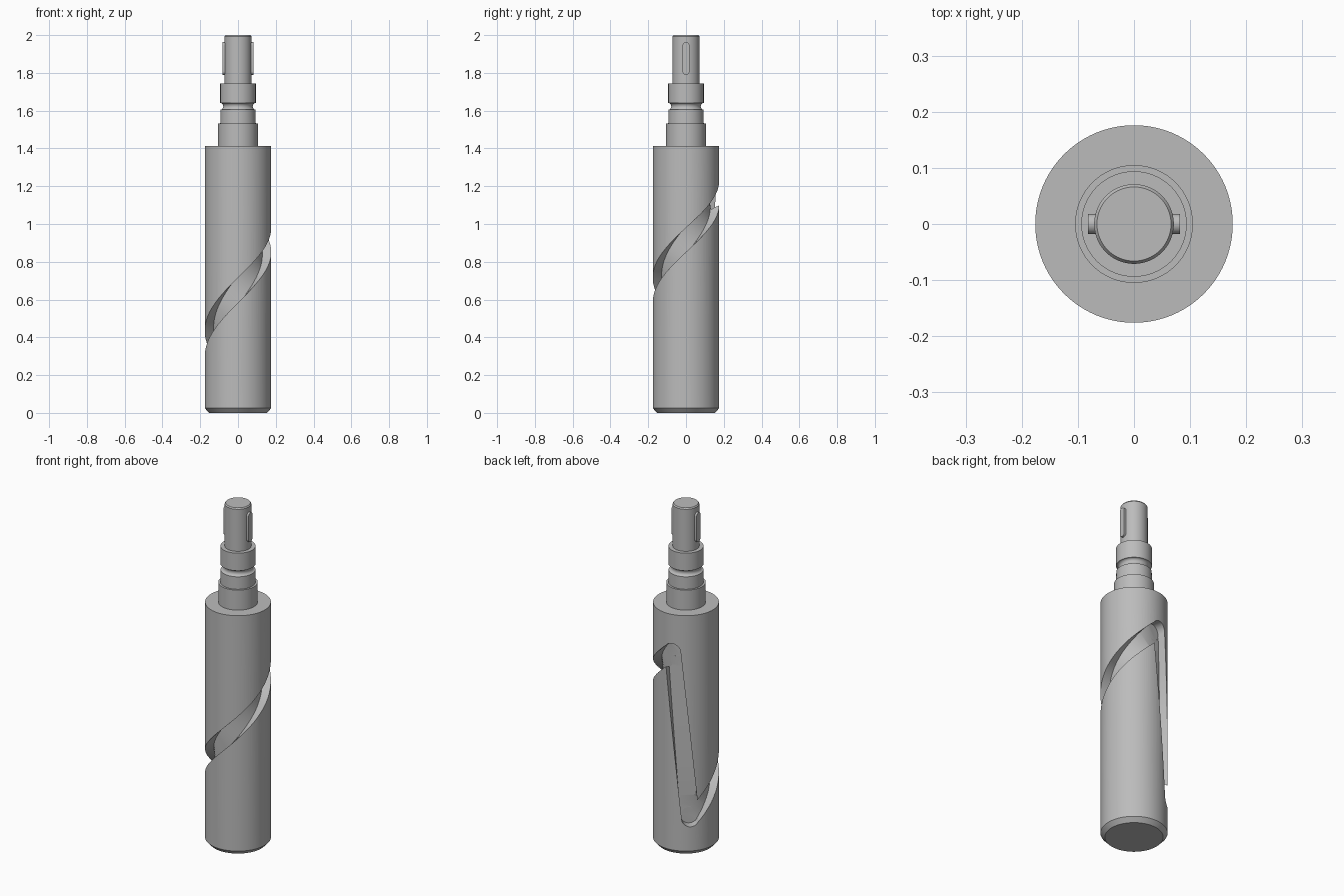
import bpy, bmesh, math
from mathutils import Vector

cube = bpy.data.objects.get("Cube")
if cube:
    bpy.data.objects.remove(cube, do_unlink=True)

GREY = (0.5, 0.5, 0.5, 1.0)
steel = bpy.data.materials.new("steel_grey")
steel.use_nodes = True
steel.diffuse_color = GREY
steel.node_tree.nodes["Principled BSDF"].inputs["Base Color"].default_value = GREY

R = 0.176        # barrel radius
FLOOR = 0.125    # groove floor radius
HALF = 0.047     # half the groove width
SEGMENTS = 96


def make_object(name, bm):
    bmesh.ops.recalc_face_normals(bm, faces=bm.faces)
    mesh = bpy.data.meshes.new(name)
    bm.to_mesh(mesh)
    bm.free()
    mesh.materials.append(steel)
    obj = bpy.data.objects.new(name, mesh)
    bpy.context.collection.objects.link(obj)
    return obj


def activate(obj):
    bpy.ops.object.select_all(action='DESELECT')
    obj.select_set(True)
    bpy.context.view_layer.objects.active = obj


def smooth(obj):
    activate(obj)
    bpy.ops.object.shade_smooth_by_angle(angle=math.radians(30))


def lathe(name, profile):
    bm = bmesh.new()
    verts = [bm.verts.new((r, 0, z)) for r, z in profile]
    edges = [bm.edges.new(pair) for pair in zip(verts, verts[1:])]
    bmesh.ops.spin(bm, geom=verts + edges, cent=(0, 0, 0), axis=(0, 0, 1),
                   angle=2 * math.pi, steps=SEGMENTS)
    bmesh.ops.remove_doubles(bm, verts=bm.verts, dist=1e-5)
    return make_object(name, bm)


def frame(angle):
    """Outward and sideways directions on the barrel, angle 0 at the front."""
    s, c = math.sin(angle), math.cos(angle)
    return Vector((s, -c, 0)), Vector((c, s, 0))


def sweep_cutter(name, path, floor):
    """Rectangular cutter that follows (angle, z) points around the barrel."""
    bm = bmesh.new()
    rings = []
    for i, (angle, z) in enumerate(path):
        a, b = path[max(i - 1, 0)], path[min(i + 1, len(path) - 1)]
        run = Vector((R * (b[0] - a[0]), b[1] - a[1])).normalized()
        out, side = frame(angle)
        across = -run.y * side + Vector((0, 0, run.x))
        centre = Vector((0, 0, z))
        rings.append([bm.verts.new(centre + out * r + across * w) for r, w in
                      ((floor, -HALF), (floor, HALF), (0.21, HALF), (0.21, -HALF))])
    for a, b in zip(rings, rings[1:]):
        for k in range(4):
            n = (k + 1) % 4
            bm.faces.new((a[k], a[n], b[n], b[k]))
    bm.faces.new(rings[0])
    bm.faces.new(rings[-1])
    return make_object(name, bm)


def round_cutter(name, angle, z):
    """Round pocket where two grooves meet."""
    bm = bmesh.new()
    out, side = frame(angle)
    low, high = [], []
    for i in range(32):
        t = 2 * math.pi * i / 32
        rim = (side * math.cos(t) + Vector((0, 0, math.sin(t)))) * (HALF + 0.0006)
        rim.z += z
        low.append(bm.verts.new(rim + out * (FLOOR - 0.0007)))
        high.append(bm.verts.new(rim + out * 0.22))
    for i in range(32):
        n = (i + 1) % 32
        bm.faces.new((low[i], low[n], high[n], high[i]))
    bm.faces.new(low)
    bm.faces.new(high)
    return make_object(name, bm)


def cut(target, cutter):
    cutter.hide_render = True
    mod = target.modifiers.new("cut", 'BOOLEAN')
    mod.operation = 'DIFFERENCE'
    mod.solver = 'EXACT'
    mod.object = cutter
    activate(target)
    bpy.ops.object.modifier_apply(modifier=mod.name)
    bpy.data.objects.remove(cutter, do_unlink=True)


# Barrel with a chamfered foot
barrel = lathe("grooved_barrel", [(0, 0), (0.153, 0), (R, 0.025), (R, 1.414), (0, 1.414)])

# Helical groove around the barrel, closed by a steep return slot at the back
start, end = math.radians(-137), math.radians(190)
low_z, high_z = 0.215, 1.195
helix, slot = [], []
for i in range(121):
    t = i / 120
    helix.append((start + (end - start) * t,
                  low_z + (high_z - low_z) * t + 0.025 * math.sin(math.pi * t)))
for i in range(41):
    t = i / 40
    slot.append((end + (start + 2 * math.pi - end) * t, high_z + (low_z - high_z) * t))

cut(barrel, sweep_cutter("helix_cutter", helix, FLOOR))
cut(barrel, sweep_cutter("slot_cutter", slot, FLOOR + 0.0005))
cut(barrel, round_cutter("lower_pocket_cutter", start, low_z))
cut(barrel, round_cutter("upper_pocket_cutter", end, high_z))
smooth(barrel)

# Stepped spindle with a rounded ring groove
ring = [(0.093 - 0.015 * math.sin(math.pi * i / 8), 1.623 - 0.018 * math.cos(math.pi * i / 8))
        for i in range(9)]
spindle = lathe("stepped_spindle",
                [(0.105, 1.414), (0.105, 1.532), (0.094, 1.532)] + ring +
                [(0.094, 1.641), (0.094, 1.745), (0.071, 1.745),
                 (0.071, 1.993), (0.066, 2.0), (0, 2.0)])
smooth(spindle)

# Round-ended drive keys on both sides
for name, sign in (("left_key", 1), ("right_key", -1)):
    bm = bmesh.new()
    outline = []
    for centre_z, first in ((1.945, 0), (1.808, math.pi)):
        for i in range(13):
            t = first + math.pi * i / 12
            outline.append((0.018 * math.cos(t), centre_z + 0.018 * math.sin(t)))
    inner = [bm.verts.new((sign * 0.05, y, z)) for y, z in outline]
    outer = [bm.verts.new((sign * 0.082, y, z)) for y, z in outline]
    for i in range(len(outline)):
        n = (i + 1) % len(outline)
        bm.faces.new((inner[i], inner[n], outer[n], outer[i]))
    bm.faces.new(inner)
    bm.faces.new(outer)
    smooth(make_object(name, bm))
